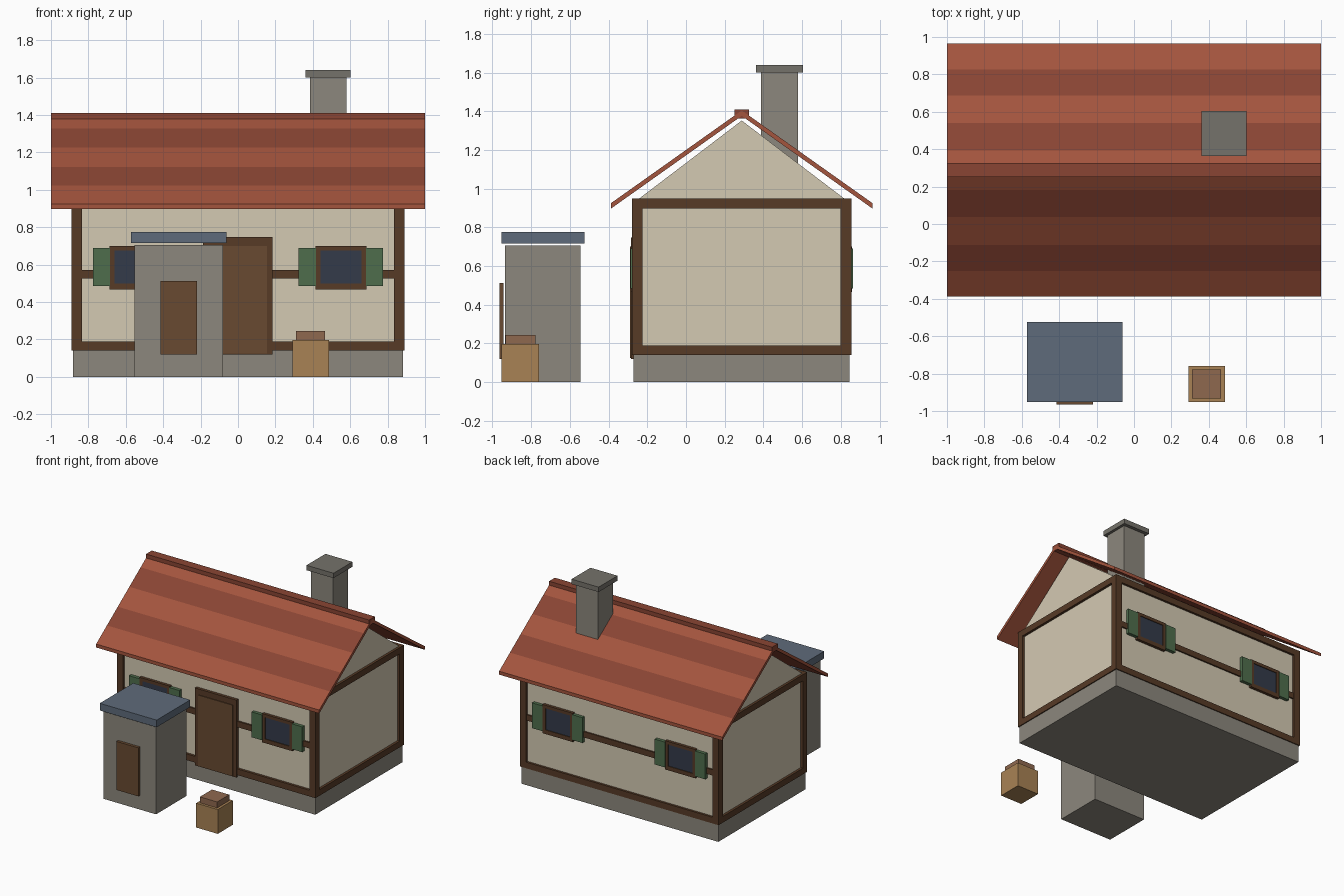
import bpy

if "Cube" in bpy.data.objects:
    bpy.data.objects.remove(bpy.data.objects["Cube"])

def srgb(c):
    return c / 12.92 if c <= 0.04045 else ((c + 0.055) / 1.055) ** 2.4

def mat(name, r, g, b):
    m = bpy.data.materials.new(name)
    m.diffuse_color = (srgb(r), srgb(g), srgb(b), 1)
    m.use_nodes = True
    m.node_tree.nodes["Principled BSDF"].inputs["Base Color"].default_value = m.diffuse_color
    return m

PLASTER = mat("plaster", 0.83, 0.79, 0.70)
TIMBER = mat("timber", 0.34, 0.23, 0.15)
DOOR = mat("door_wood", 0.41, 0.29, 0.19)
STONE = mat("stone", 0.55, 0.53, 0.49)
CAP = mat("cap_stone", 0.46, 0.45, 0.42)
TILE_A = mat("tile_light", 0.64, 0.33, 0.24)
TILE_B = mat("tile_dark", 0.54, 0.27, 0.20)
GREEN = mat("shutter_green", 0.31, 0.43, 0.30)
GLASS = mat("glass", 0.20, 0.23, 0.29)
SLATE = mat("slate", 0.37, 0.42, 0.48)
CRATE = mat("crate_wood", 0.66, 0.51, 0.33)
LID = mat("lid_wood", 0.56, 0.41, 0.31)

def add_mesh(name, verts, faces, *mats):
    me = bpy.data.meshes.new(name)
    me.from_pydata(verts, [], faces)
    for m in mats:
        me.materials.append(m)
    ob = bpy.data.objects.new(name, me)
    bpy.context.collection.objects.link(ob)
    return ob

def prism(name, profile, x0, x1, *mats):
    """Extrude a counter-clockwise (y, z) profile along x."""
    n = len(profile)
    verts = [(x, y, z) for x in (x0, x1) for y, z in profile]
    faces = [(i, i + n, (i + 1) % n + n, (i + 1) % n) for i in range(n)]
    faces = [f[::-1] for f in faces]
    faces += [tuple(range(n))[::-1], tuple(range(n, 2 * n))]
    return add_mesh(name, verts, faces, *mats)

def box(name, x0, x1, y0, y1, z0, z1, m):
    return prism(name, [(y0, z0), (y1, z0), (y1, z1), (y0, z1)], x0, x1, m)

MID = 0.288            # y of the ridge and house centre
F, B = -0.28, 0.854    # outer timber planes, front and back

# House body
box("foundation", -0.882, 0.882, -0.27, 0.846, 0, 0.14, STONE)
box("walls", -0.87, 0.87, -0.26, 0.836, 0.14, 0.945, PLASTER)
prism("gable", [(MID - 0.535, 0.945), (MID + 0.535, 0.945), (MID, 1.352)], -0.87, 0.87, PLASTER)

# Timber frame
T = 0.055
for sx, x in (("left", -0.89), ("right", 0.89 - T)):
    for sy, y in (("front", F), ("back", B - T)):
        box(f"{sy}_{sx}_post", x, x + T, y, y + T, 0.14, 0.948, TIMBER)
    for part, z0, z1 in (("sill", 0.14, 0.19), ("top", 0.897, 0.948)):
        box(f"{sx}_{part}_beam", x, x + T, F + T, B - T, z0, z1, TIMBER)
for sy, y in (("front", F), ("back", B - T)):
    for part, z0, z1 in (("sill", 0.14, 0.19), ("middle", 0.525, 0.572), ("top", 0.897, 0.948)):
        inset = 0.006 if part == "middle" else 0
        box(f"{sy}_{part}_beam", -0.89 + T, 0.89 - T, y + inset, y + T - inset, z0, z1, TIMBER)

# Door
box("door_frame", -0.188, 0.185, -0.284, -0.25, 0.12, 0.747, TIMBER)
box("door_panel", -0.155, 0.155, -0.29, -0.27, 0.125, 0.70, DOOR)

# Windows, front and back
def window(tag, cx, wall, d):
    def part(name, x0, x1, depth, z0, z1, m):
        a, b = sorted((wall - d * 0.01, wall + d * depth))
        box(f"{tag}_{name}", cx + x0, cx + x1, a, b, z0, z1, m)
    part("glass", -0.11, 0.11, 0.017, 0.50, 0.675, GLASS)
    part("frame_top", -0.136, 0.136, 0.023, 0.675, 0.70, TIMBER)
    part("frame_bottom", -0.136, 0.136, 0.023, 0.467, 0.50, TIMBER)
    for s, side in ((-1, "left"), (1, "right")):
        part(f"frame_{side}", *sorted((s * 0.11, s * 0.136)), 0.023, 0.50, 0.675, TIMBER)
        part(f"shutter_{side}", *sorted((s * 0.134, s * 0.226)), 0.027, 0.485, 0.69, GREEN)

for cx, side in ((-0.55, "left"), (0.55, "right")):
    window(f"front_{side}_window", cx, -0.26, -1)
    window(f"back_{side}_window", cx, 0.836, 1)

# Roof: striped slab on each side of the ridge
W, EAVE, SLOPE, THICK = 0.676, 0.925, 0.709, 0.028
steps = [0, 0.138, 0.277, 0.425, 0.57, W]
for s, side in ((-1, "front"), (1, "back")):
    top = [(MID + s * (W - t), EAVE + SLOPE * t) for t in steps]
    prof = top + [(MID, top[-1][1] - THICK), (top[0][0], EAVE - THICK)]
    if s < 0:
        prof = prof[::-1]
    roof = prism(f"{side}_roof", prof, -1, 1, TILE_A, TILE_B)
    for p in roof.data.polygons:
        if p.normal.z > 0.3:
            t = W - abs(p.center.y - MID)
            band = sum(t > v for v in steps) - 1
            p.material_index = band % 2
box("ridge_cap", -1, 1, MID - 0.037, MID + 0.037, 1.363, 1.41, TILE_B)

# Chimney
box("chimney", 0.385, 0.58, 0.387, 0.578, 1.0, 1.60, STONE)
box("chimney_cap", 0.36, 0.602, 0.363, 0.605, 1.60, 1.64, CAP)

# Outhouse
box("outhouse_body", -0.553, -0.08, -0.935, -0.545, 0, 0.706, STONE)
box("outhouse_roof", -0.572, -0.062, -0.953, -0.524, 0.717, 0.775, SLATE)
box("outhouse_door", -0.415, -0.218, -0.965, -0.942, 0.12, 0.513, DOOR)

# Crate
box("crate", 0.292, 0.486, -0.953, -0.76, 0, 0.197, CRATE)
box("crate_lid", 0.311, 0.466, -0.932, -0.777, 0.197, 0.245, LID)
